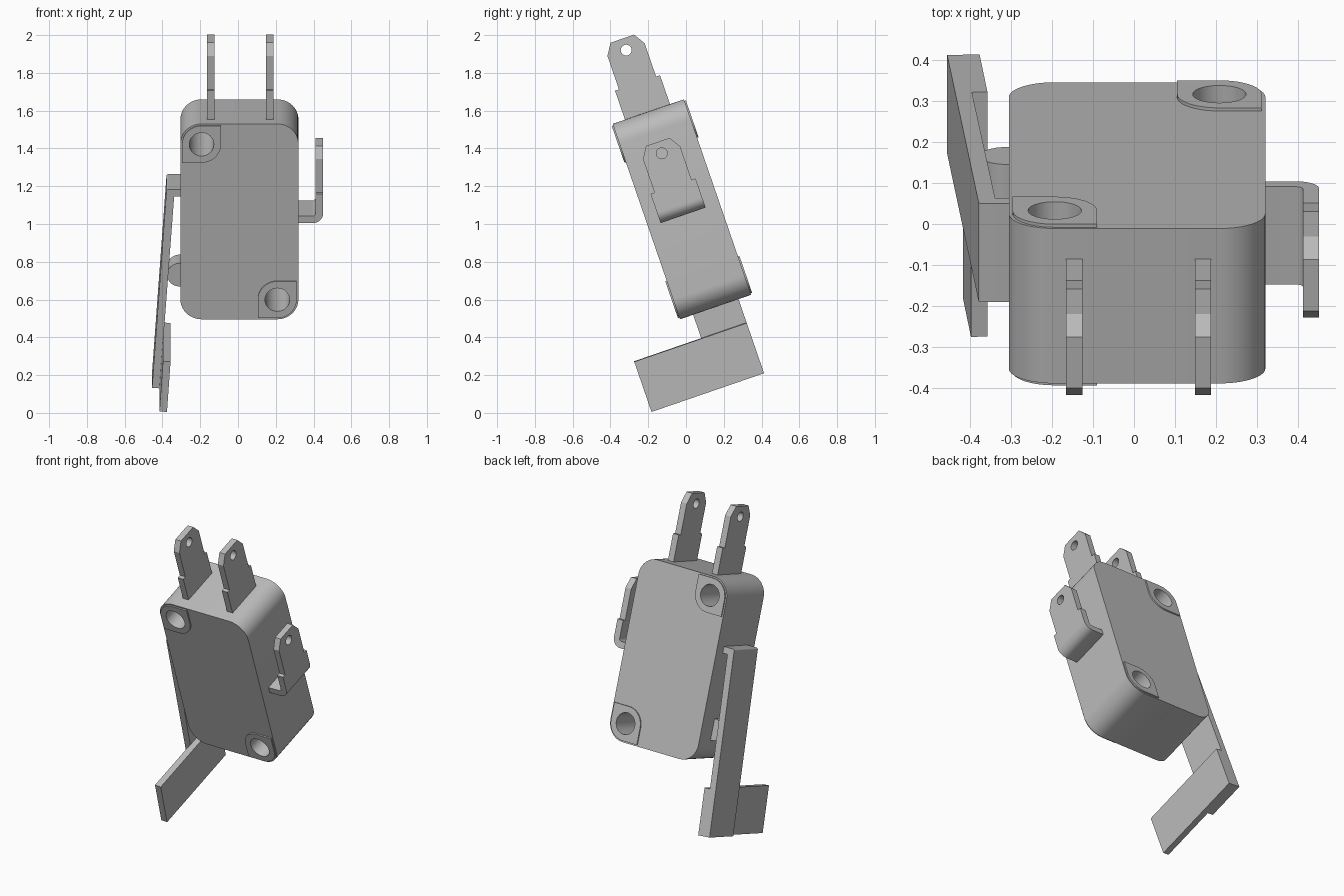
import bpy, bmesh, math
from mathutils import Vector, Matrix

if "Cube" in bpy.data.objects:
    bpy.data.objects.remove(bpy.data.objects["Cube"])

grey = bpy.data.materials.new("plain grey")
grey.use_nodes = True
grey.diffuse_color = (0.5, 0.5, 0.5, 1)
grey.node_tree.nodes["Principled BSDF"].inputs["Base Color"].default_value = (0.5, 0.5, 0.5, 1)

TILT = Matrix.Rotation(math.radians(19), 4, 'X')


def fillet(corners, steps=10):
    """Turn (u, v) or (u, v, radius) corners into an outline with rounded corners."""
    out = []
    n = len(corners)
    for i, c in enumerate(corners):
        p = Vector(c[:2])
        if len(c) < 3:
            out.append(p)
            continue
        a = (Vector(corners[i - 1][:2]) - p).normalized()
        b = (Vector(corners[(i + 1) % n][:2]) - p).normalized()
        half = a.angle(b) / 2
        centre = p + (a + b).normalized() * (c[2] / math.sin(half))
        start = p + a * (c[2] / math.tan(half)) - centre
        end = p + b * (c[2] / math.tan(half)) - centre
        sweep = math.atan2(start.x * end.y - start.y * end.x, start.dot(end))
        for k in range(steps + 1):
            out.append(centre + Matrix.Rotation(sweep * k / steps, 2) @ start)
    return out


def circle(u, v, r, n=32):
    return [Vector((u + r * math.cos(math.tau * k / n), v + r * math.sin(math.tau * k / n)))
            for k in range(n)]


def prism(name, loops, axis, lo, hi):
    """Extrude an outline (first loop) with holes (other loops) along x or y."""
    curve = bpy.data.curves.new(name, 'CURVE')
    curve.dimensions = '2D'
    curve.fill_mode = 'BOTH'
    curve.extrude = (hi - lo) / 2
    for loop in loops:
        spline = curve.splines.new('POLY')
        spline.points.add(len(loop) - 1)
        for point, p in zip(spline.points, loop):
            point.co = (p.x, p.y, 0, 1)
        spline.use_cyclic_u = True
    temp = bpy.data.objects.new(name + " outline", curve)
    bpy.context.collection.objects.link(temp)
    graph = bpy.context.evaluated_depsgraph_get()
    mesh = bpy.data.meshes.new_from_object(temp.evaluated_get(graph))
    bpy.data.objects.remove(temp)

    bm = bmesh.new()
    bm.from_mesh(mesh)
    for v in bm.verts:
        a, b, w = v.co.x, v.co.y, v.co.z + (lo + hi) / 2
        v.co = (a, w, b) if axis == 'y' else (w, a, b)
    bmesh.ops.remove_doubles(bm, verts=bm.verts, dist=0.0001)
    bmesh.ops.recalc_face_normals(bm, faces=bm.faces)
    bm.to_mesh(mesh)
    bm.free()
    mesh.materials.clear()
    mesh.materials.append(grey)
    ob = bpy.data.objects.new(name, mesh)
    bpy.context.collection.objects.link(ob)
    ob.matrix_world = TILT
    bpy.ops.object.select_all(action='DESELECT')
    ob.select_set(True)
    bpy.context.view_layer.objects.active = ob
    bpy.ops.object.shade_smooth_by_angle(angle=math.radians(30))
    return ob


# Housing with two through holes
LEFT, RIGHT, LOW, TOP = -0.305, 0.32, 0.479, 1.573
FRONT, BACK, R = 0.131, 0.53, 0.112
holes = [(LEFT + R, TOP - R), (RIGHT - R, LOW + R)]
prism("housing",
      [fillet([(LEFT, LOW, R), (RIGHT, LOW, R), (RIGHT, TOP, R), (LEFT, TOP, R)])]
      + [circle(u, v, 0.065) for u, v in holes], 'y', FRONT, BACK)

# Thin raised pads round the holes, on both faces
for (u, v), s, place in zip(holes, (1, -1), ("upper", "lower")):
    e = 0.103
    outline = fillet([(u - s * e, v - s * e), (u + s * e, v - s * e, e * 0.9),
                      (u + s * e, v + s * e), (u - s * e, v + s * e, e)])
    # the rounded inner corner faces the middle of the housing
    outline = fillet([(u - s * e, v + s * e, e), (u - s * e, v - s * e),
                      (u + s * e, v - s * e, e), (u + s * e, v + s * e)])
    for side, lo, hi in (("front", FRONT - 0.008, FRONT), ("back", BACK, BACK + 0.008)):
        prism(f"{place}_{side}_pad", [outline, circle(u, v, 0.065)], 'y', lo, hi)


def blade(name, x, base, drop=0.0):
    """Flat terminal with shoulders, a chamfered tip and a small hole."""
    half = [(0.126, base + drop), (0.126, 1.735), (0.104, 1.735), (0.104, 1.922), (0.066, 1.983)]
    mid = 0.326
    pts = [(mid + w, z - drop) for w, z in half] + [(mid - w, z - drop) for w, z in reversed(half)]
    prism(name, [fillet(pts), circle(mid, 1.919 - drop, 0.029, 20)], 'x', x - 0.02, x + 0.02)


# Terminals
blade("right_top_terminal", -0.145, 1.55)
blade("left_top_terminal", 0.168, 1.55)
blade("side_terminal", 0.431, 1.06, 0.578)
prism("side_terminal_foot",
      [fillet([(0.3, 0.994), (0.451, 0.994, 0.055), (0.451, 1.06),
               (0.411, 1.06), (0.411, 1.034, 0.015), (0.3, 1.034)])], 'y', 0.2, 0.452)

# Plunger and the sprung lever that presses it
prism("plunger", [circle(-0.31, 0.68, 0.065)], 'y', 0.27, 0.41)
prism("lever", [fillet([(-0.295, 1.18), (-0.378, 1.18, 0.01), (-0.455, 0.07),
                        (-0.415, 0.067), (-0.338, 1.14), (-0.295, 1.14)])], 'y', 0.205, 0.459)
prism("lever_paddle", [fillet([(-0.416, 0.067), (-0.376, 0.064),
                               (-0.357, 0.345), (-0.397, 0.348)])], 'y', -0.171, 0.459)
